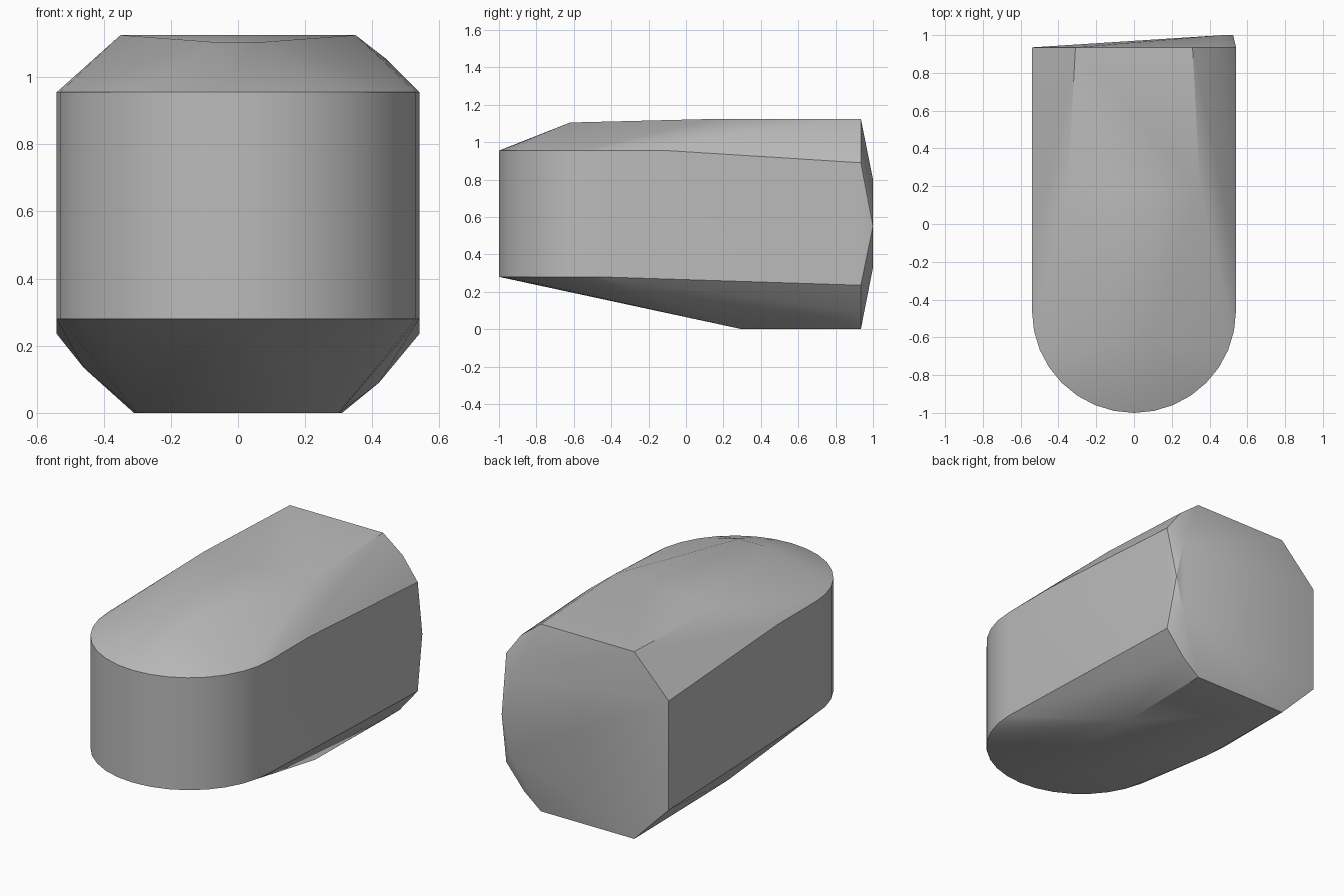
import bpy
import bmesh
import math

cube = bpy.data.objects.get("Cube")
if cube:
    bpy.data.objects.remove(cube, do_unlink=True)

HALF = 0.54      # half width of the body
REAR = 0.935     # rim of the rear face
ARC_Y = -0.46    # centre of the rounded nose

grey = bpy.data.materials.new("plain_grey")
grey.use_nodes = True
grey.diffuse_color = (0.5, 0.5, 0.5, 1)
grey.node_tree.nodes["Principled BSDF"].inputs["Base Color"].default_value = (0.5, 0.5, 0.5, 1)

points = []

# rounded nose: the same half circle at the lower and upper rim
SEGMENTS = 16
for i in range(SEGMENTS + 1):
    a = math.pi * (1 + i / SEGMENTS)
    for z in (0.28, 0.955):
        points.append((HALF * math.cos(a), ARC_Y + HALF * math.sin(a), z))

# mirrored corners of the side walls, roof, floor and rear rim
for s in (-1, 1):
    points += [
        (s * HALF, -0.1, 0.955),
        (s * HALF, REAR, 0.89),
        (s * HALF, REAR, 0.235),
        (s * 0.31, REAR, 1.125),
        (s * 0.35, 0.18, 1.125),
        (s * 0.31, REAR, 0),
        (s * 0.3, 0.3, 0),
        (s * 0.08, -0.62, 1.105),
    ]

# uneven bulges on the shoulders and belly
points += [
    (0.44, 0.3, 1.055), (0.44, REAR, 1.025),
    (0.42, REAR, 0.09), (-0.46, 0.25, 0.135),
]

# rear face swells towards one side
points += [(0.47, 1, 0.8), (0.525, 1, 0.55), (0.47, 1, 0.33)]

# wrap the corners in a closed convex shell
bm = bmesh.new()
for p in points:
    bm.verts.new(p)
hull = bmesh.ops.convex_hull(bm, input=bm.verts)
loose = {v for v in hull["geom_interior"] + hull["geom_unused"]
         if isinstance(v, bmesh.types.BMVert)}
bmesh.ops.delete(bm, geom=list(loose), context="VERTS")
bmesh.ops.dissolve_limit(bm, angle_limit=math.radians(0.5),
                         verts=bm.verts, edges=bm.edges)
bmesh.ops.recalc_face_normals(bm, faces=bm.faces)

mesh = bpy.data.meshes.new("body_shell")
bm.to_mesh(mesh)
bm.free()
mesh.materials.append(grey)
body = bpy.data.objects.new("body_shell", mesh)
bpy.context.collection.objects.link(body)

# smooth the soft bends and keep the rims sharp
bpy.ops.object.select_all(action="DESELECT")
body.select_set(True)
bpy.context.view_layer.objects.active = body
bpy.ops.object.shade_smooth_by_angle(angle=math.radians(30))
